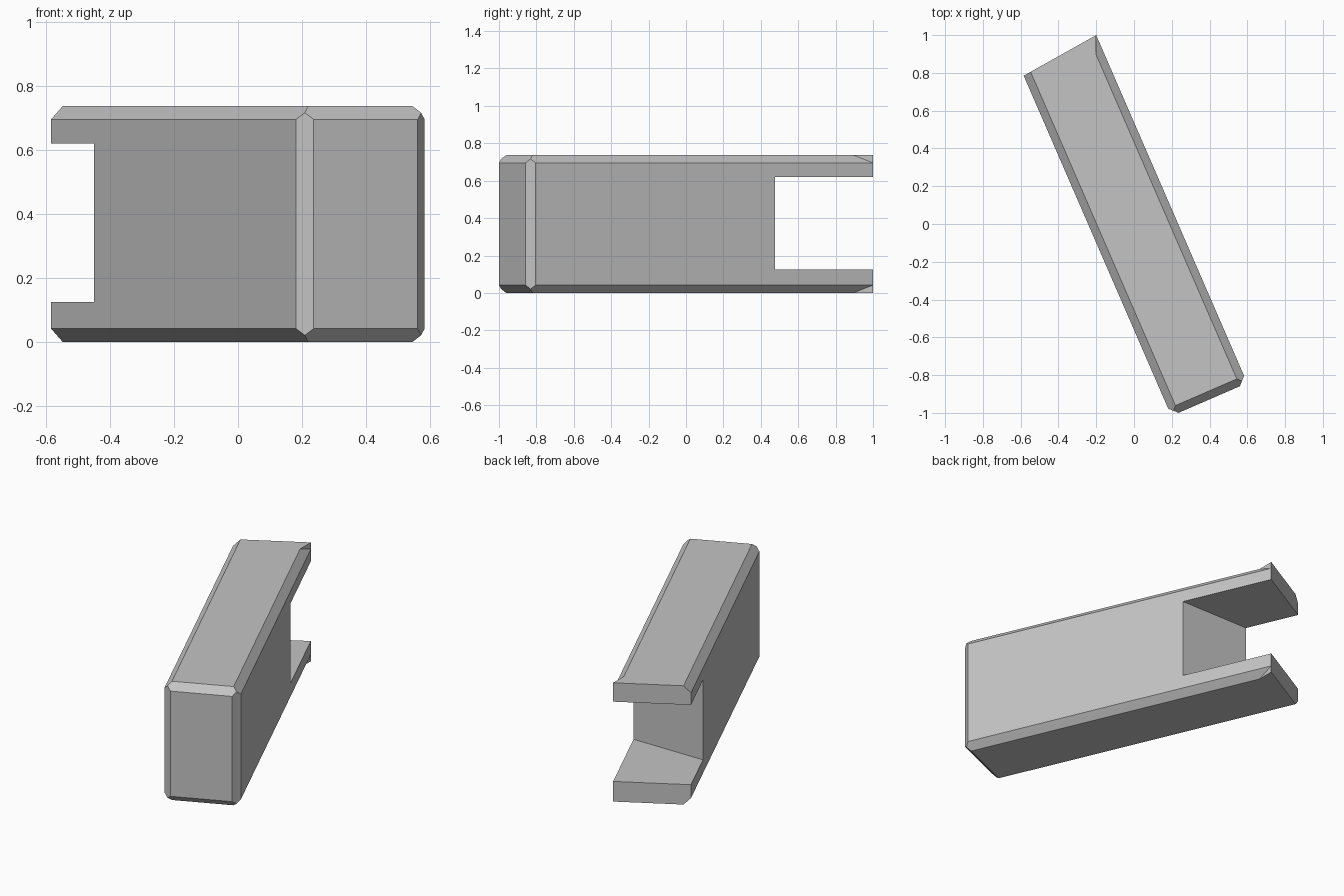
import bpy, bmesh
from mathutils import Vector

if "Cube" in bpy.data.objects:
    bpy.data.objects.remove(bpy.data.objects["Cube"])

HEIGHT, CHAMFER = 0.737, 0.042
along = Vector((0.398, -0.917, 0)).normalized()    # towards the front end
side = Vector((-along.y, along.x, 0))              # towards the right flank
up = Vector((0, 0, 1))

back_left = Vector((-0.584, 0.785, 0))
back_right = Vector((-0.20, 1.0, 0))
front_d, right_d = 1.011, back_right.dot(side)
left_d = -back_left.dot(side)

grey = bpy.data.materials.new("grey")
grey.diffuse_color = (0.55, 0.55, 0.55, 1)
grey.use_nodes = True
grey.node_tree.nodes["Principled BSDF"].inputs["Base Color"].default_value = grey.diffuse_color

# Block: slanted footprint pulled up to full height
bm = bmesh.new()
front_left = along * front_d - side * left_d
front_right = along * front_d + side * right_d
base = bm.faces.new([bm.verts.new(p) for p in
                     (back_left, front_left, front_right, back_right)])
raised = bmesh.ops.extrude_face_region(bm, geom=[base])["geom"]
bmesh.ops.translate(bm, vec=up * HEIGHT,
                    verts=[v for v in raised if isinstance(v, bmesh.types.BMVert)])
bmesh.ops.recalc_face_normals(bm, faces=bm.faces)


def chamfer(a, b):
    """Slice off the edge shared by two perpendicular sides (normal, distance)."""
    normal = a[0] + b[0]
    point = normal * (a[1] + b[1] - CHAMFER) / normal.length_squared
    bmesh.ops.bisect_plane(bm, geom=bm.verts[:] + bm.edges[:] + bm.faces[:],
                           plane_co=point, plane_no=normal, clear_outer=True)
    rim = [e for e in bm.edges if e.is_boundary]
    bmesh.ops.holes_fill(bm, edges=rim, sides=0)
    bm.normal_update()


# Chamfers on the long edges and around the front end
left, right, front = (-side, left_d), (side, right_d), (along, front_d)
top, bottom = (up, HEIGHT), (-up, 0.0)
for flank in (left, right, front):
    for cap in (top, bottom):
        chamfer(flank, cap)
for flank in (left, right):
    chamfer(front, flank)
bmesh.ops.recalc_face_normals(bm, faces=bm.faces)

# Right chamfers end early, leaving a square corner at the back
slopes = [f for f in bm.faces
          if f.normal.dot(side) > 0.5 and 0.5 < abs(f.normal.z) < 0.9]
geom = set(slopes)
for f in slopes:
    geom.update(f.edges)
    geom.update(f.verts)
bmesh.ops.bisect_plane(bm, geom=list(geom), dist=1e-5,
                       plane_co=back_right, plane_no=(1, 0, 0))
for v in bm.verts:
    if v.co.x < back_right.x - 1e-3 and v.co.dot(side) > 0.1:
        v.co.x, v.co.y = back_right.x, back_right.y
bmesh.ops.recalc_face_normals(bm, faces=bm.faces)

mesh = bpy.data.meshes.new("notched_block")
bm.to_mesh(mesh)
bm.free()
mesh.materials.append(grey)
block = bpy.data.objects.new("notched_block", mesh)
bpy.context.collection.objects.link(block)

# Slot through the back end
bpy.ops.mesh.primitive_cube_add(size=1, location=(0, 0.975, 0.3725))
cutter = bpy.context.object
cutter.name = "slot_cutter"
cutter.scale = (3, 1, 0.495)
cutter.hide_render = True
cutter.data.materials.append(grey)

slot = block.modifiers.new("slot", 'BOOLEAN')
slot.operation = 'DIFFERENCE'
slot.solver = 'EXACT'
slot.object = cutter
bpy.ops.object.select_all(action='DESELECT')
bpy.context.view_layer.objects.active = block
block.select_set(True)
bpy.ops.object.modifier_apply(modifier=slot.name)
bpy.data.objects.remove(cutter)
